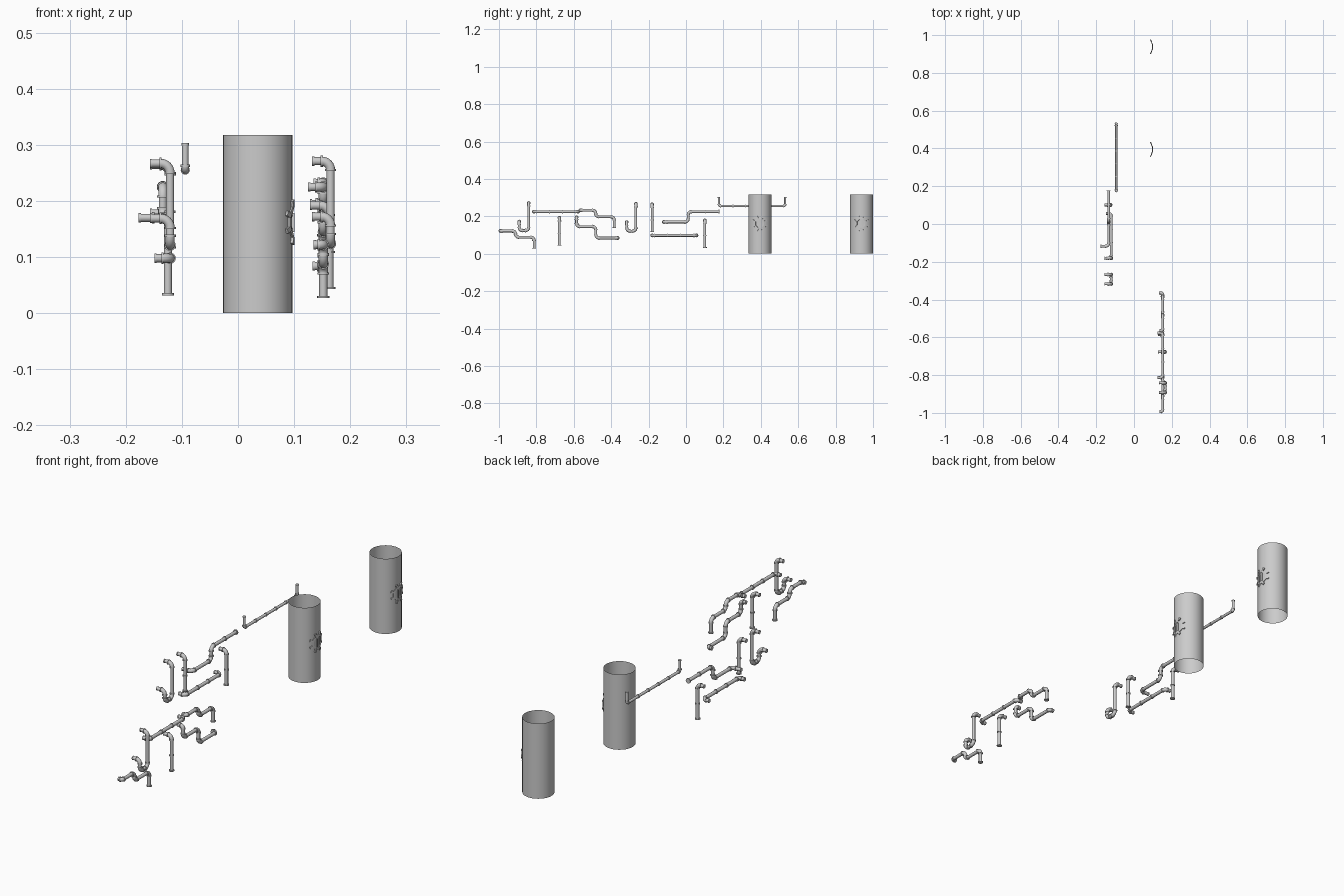
import bpy, bmesh, math
from mathutils import Vector

if "Cube" in bpy.data.objects:
    bpy.data.objects.remove(bpy.data.objects["Cube"])

SIDES = 16


def finish(name, bm, angle=35):
    bmesh.ops.recalc_face_normals(bm, faces=bm.faces)
    me = bpy.data.meshes.new(name)
    bm.to_mesh(me)
    bm.free()
    ob = bpy.data.objects.new(name, me)
    bpy.context.collection.objects.link(ob)
    bpy.context.view_layer.objects.active = ob
    ob.select_set(True)
    bpy.ops.object.shade_smooth_by_angle(angle=math.radians(angle))
    ob.select_set(False)
    return ob


def tube(bm, pts, radii):
    """Sweep a circle along a path, with capped ends."""
    rings, n = [], None
    for i, p in enumerate(pts):
        t = (pts[min(i + 1, len(pts) - 1)] - pts[max(i - 1, 0)]).normalized()
        n = t.orthogonal() if n is None else n - t * n.dot(t)
        n.normalize()
        b = t.cross(n)
        rings.append([bm.verts.new(p + radii[i] * (math.cos(a) * n + math.sin(a) * b))
                      for a in (2 * math.pi * k / SIDES for k in range(SIDES))])
    for r0, r1 in zip(rings, rings[1:]):
        for k in range(SIDES):
            j = (k + 1) % SIDES
            bm.faces.new((r0[k], r0[j], r1[j], r1[k]))
    bm.faces.new(rings[0][::-1])
    bm.faces.new(rings[-1])


def collar(bm, p, d, r, w=0.004):
    tube(bm, [p - d * w / 2, p + d * w / 2], [r, r])


def pipe(name, corners, r=0.0072, bend=0.017, flanges=(False, False)):
    """Straight runs joined by slightly fatter elbows, with collars at joints."""
    c = [Vector(p) for p in corners]
    bm = bmesh.new()
    path = [c[0]]
    fat = r * 1.13
    starts = [c[0]]
    ends = []
    for a, b, d in zip(c, c[1:], c[2:]):
        u, v = (b - a).normalized(), (d - b).normalized()
        k = min(bend, (b - a).length * 0.48, (d - b).length * 0.48)
        p0, p1 = b - u * k, b + v * k
        centre = p0 + v * k
        arc = [centre - v * k * math.cos(t) + u * k * math.sin(t)
               for t in (math.pi / 2 * i / 6 for i in range(7))]
        tube(bm, arc, [fat] * 7)
        ends.append(p0)
        starts.append(p1)
    ends.append(c[-1])
    last = len(starts) - 1
    for i, (s, e) in enumerate(zip(starts, ends)):
        length = (e - s).length
        d = (e - s).normalized()
        tube(bm, [s, e], [r, r])
        if i > 0:
            collar(bm, s, d, r * 1.4)
        if i < last:
            collar(bm, e, d, r * 1.4)
        # couplings along long runs
        n = int(length / 0.06)
        for j in range(1, n):
            collar(bm, s.lerp(e, j / n), d, r * 1.35)
    for on, p, q in ((flanges[0], c[0], c[1]), (flanges[1], c[-1], c[-2])):
        d = (q - p).normalized()
        collar(bm, p + d * 0.002, d, r * (1.5 if on else 1.15))
    return finish(name, bm)


# Open-ended tanks with curved hatches
R, TX, TZ = 0.062, 0.035, 0.162


def on_wall(ty, u, v, h):
    a = u / R
    return Vector((TX + (R + h) * math.cos(a), ty + (R + h) * math.sin(a), TZ + v))


def slab(bm, ty, outline, h):
    """Raised plate following the tank wall."""
    lo = [bm.verts.new(on_wall(ty, u, v, -0.001)) for u, v in outline]
    hi = [bm.verts.new(on_wall(ty, u, v, h)) for u, v in outline]
    mu = sum(p[0] for p in outline) / len(outline)
    mv = sum(p[1] for p in outline) / len(outline)
    mid = bm.verts.new(on_wall(ty, mu, mv, h))
    for k in range(len(outline)):
        j = (k + 1) % len(outline)
        bm.faces.new((lo[k], lo[j], hi[j], hi[k]))
        bm.faces.new((hi[k], hi[j], mid))


def polar(r, deg):
    a = math.radians(deg)
    return r * math.cos(a), r * math.sin(a)


for label, ty in (("near", 0.395), ("far", 0.938)):
    bm = bmesh.new()
    bmesh.ops.create_cone(bm, segments=32, radius1=R, radius2=R, depth=0.318, cap_ends=False)
    bmesh.ops.translate(bm, verts=bm.verts, vec=(TX, ty, 0.159))
    finish(label + "_tank", bm)

    bm = bmesh.new()
    # octagonal rim segments
    for i in range(8):
        a = 22.5 + 45 * i
        slab(bm, ty, [polar(0.024, a), polar(0.033, a), polar(0.033, a + 45), polar(0.024, a + 45)], 0.003)
    # door plate
    slab(bm, ty, [polar(0.025, 22.5 + 45 * i) for i in range(8)], 0.001)
    # clamps around the rim
    for i in range(8):
        a = 45 * i + 22.5
        slab(bm, ty, [polar(0.029, a - 8), polar(0.042, a - 6), polar(0.042, a + 6), polar(0.029, a + 8)], 0.0045)
    # handle bars
    for u in (-0.007, 0.007):
        slab(bm, ty, [(u - 0.002, -0.017), (u + 0.002, -0.017), (u + 0.002, 0.017), (u - 0.002, 0.017)], 0.004)
    finish(label + "_tank_hatch", bm, 25)

# Left-hand pipes
X = -0.121
pipe("long_wall_pipe", [(-0.094, 0.176, 0.303), (-0.094, 0.176, 0.255),
                        (-0.094, 0.53, 0.255), (-0.094, 0.53, 0.303)], r=0.0058, bend=0.008)
pipe("left_step_pipe", [(-0.134, 0.178, 0.225), (-0.134, 0.012, 0.225), (-0.134, 0.012, 0.17),
                        (-0.134, -0.118, 0.17), (-0.177, -0.118, 0.17)], flanges=(True, False))
pipe("left_trap_pipe", [(-0.157, -0.268, 0.267), (X, -0.268, 0.267), (X, -0.268, 0.121),
                        (X, -0.317, 0.121), (X, -0.317, 0.169), (-0.157, -0.317, 0.169)])
pipe("left_tall_pipe", [(-0.157, -0.181, 0.264), (X, -0.181, 0.264), (X, -0.181, 0.115)],
     flanges=(False, True))
pipe("left_level_pipe", [(-0.149, -0.181, 0.098), (X, -0.181, 0.098),
                         (X, 0.056, 0.098), (-0.149, 0.056, 0.098)])
pipe("left_short_pipe", [(-0.157, 0.101, 0.178), (-0.125, 0.101, 0.178), (-0.125, 0.101, 0.032)],
     flanges=(False, True))

# Right-hand pipes
X = 0.165
pipe("right_trap_pipe", [(0.132, -0.841, 0.271), (X, -0.841, 0.271), (X, -0.841, 0.124),
                         (X, -0.892, 0.124), (X, -0.892, 0.172), (0.132, -0.892, 0.172)])
pipe("right_tall_pipe", [(0.128, -0.677, 0.192), (0.163, -0.677, 0.192), (0.163, -0.677, 0.043)],
     flanges=(False, True))
X = 0.152
pipe("right_level_pipe", [(0.125, -0.813, 0.225), (X, -0.813, 0.225),
                          (X, -0.577, 0.225), (0.125, -0.577, 0.225)])
pipe("right_lower_step_pipe", [(0.128, -0.585, 0.195), (X, -0.585, 0.195), (X, -0.585, 0.145),
                               (X, -0.482, 0.145), (X, -0.482, 0.084), (X, -0.365, 0.084),
                               (0.133, -0.365, 0.084)])
for label, dy, dz in (("upper", 0, 0), ("lower", -0.428, -0.11)):
    pipe("right_%s_drain_pipe" % label,
         [(x, y + dy, z + dz) for x, y, z in
          ((0.135, -0.564, 0.232), (X, -0.564, 0.232), (X, -0.483, 0.232), (X, -0.483, 0.198),
           (X, -0.384, 0.198), (X, -0.384, 0.137))], flanges=(False, True))
